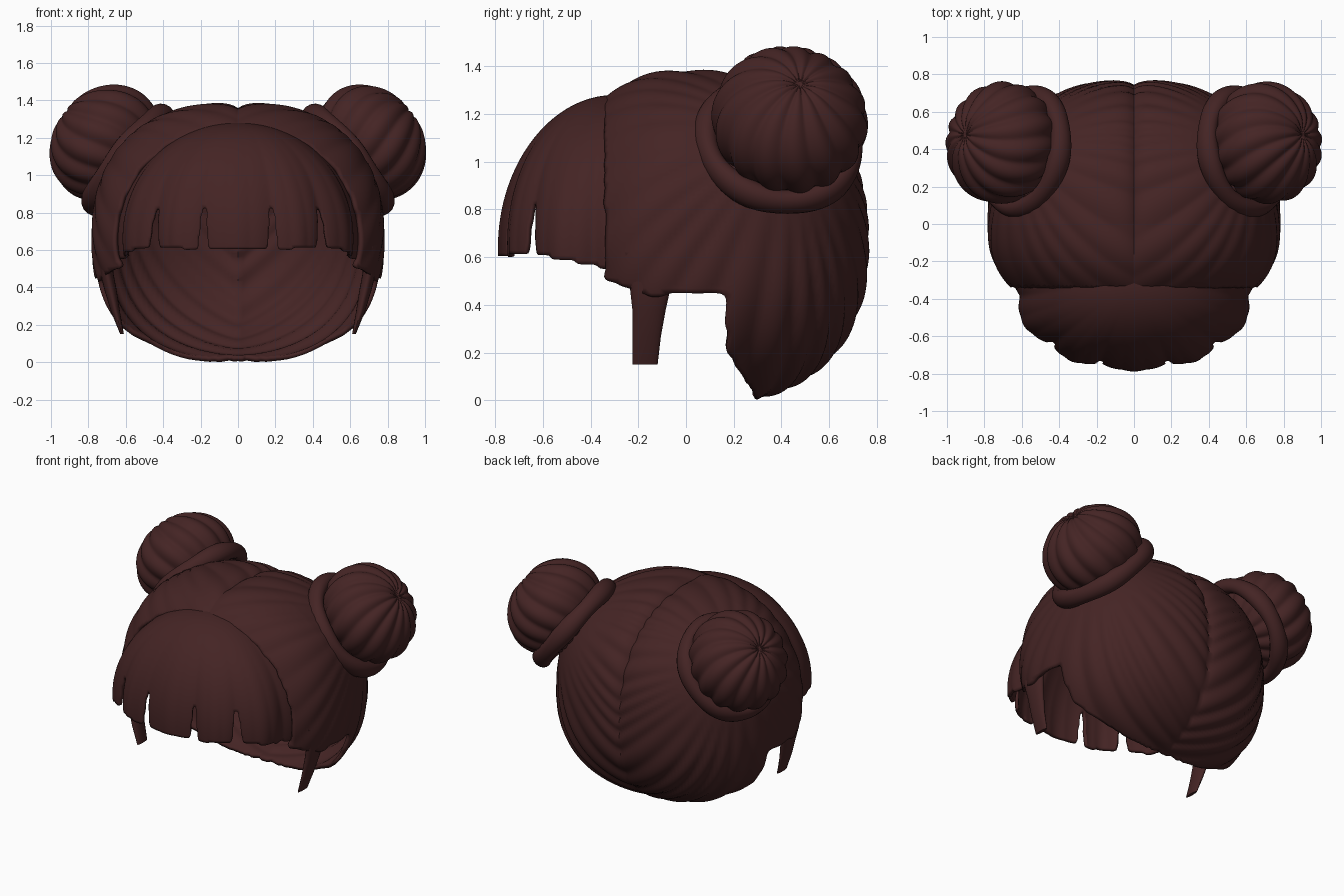
import bpy, bmesh, math
from mathutils import Vector

cube = bpy.data.objects.get("Cube")
if cube:
    bpy.data.objects.remove(cube)

hair = bpy.data.materials.new("dark_brown_hair")
COLOUR = (0.058, 0.0175, 0.0175, 1)
hair.use_nodes = True
hair.diffuse_color = COLOUR
bsdf = hair.node_tree.nodes["Principled BSDF"]
bsdf.inputs["Base Color"].default_value = COLOUR
bsdf.inputs["Roughness"].default_value = 0.7


def finish(name, bm, thickness=0):
    """Turn a bmesh into a smooth-shaded hair object."""
    mesh = bpy.data.meshes.new(name)
    bmesh.ops.recalc_face_normals(bm, faces=bm.faces)
    bm.to_mesh(mesh)
    bm.free()
    ob = bpy.data.objects.new(name, mesh)
    bpy.context.collection.objects.link(ob)
    mesh.materials.append(hair)
    if thickness:
        mod = ob.modifiers.new("thickness", "SOLIDIFY")
        mod.thickness = thickness
        mod.offset = -1
    bpy.ops.object.select_all(action="DESELECT")
    ob.select_set(True)
    bpy.context.view_layer.objects.active = ob
    bpy.ops.object.shade_smooth_by_angle(angle=math.radians(50))


def shaped_sphere(shape, u, v):
    """Sphere whose unit directions are moved by a shape function."""
    bm = bmesh.new()
    bmesh.ops.create_uvsphere(bm, u_segments=u, v_segments=v, radius=1)
    for vert in bm.verts:
        vert.co = shape(vert.co.normalized())
    return bm


def trim(bm, keep):
    """Cut away what the rule rejects, then even out the cut edge."""
    bmesh.ops.delete(bm, geom=[v for v in bm.verts if not keep(v.co)], context="VERTS")
    for _ in range(3):
        moved = {}
        for v in bm.verts:
            near = [e.other_vert(v).co for e in v.link_edges if e.is_boundary]
            if len(near) == 2:
                moved[v] = v.co * 0.5 + (near[0] + near[1]) * 0.25
        for v, co in moved.items():
            v.co = co


def clamp(x):
    return min(1, max(0, x))


def soft_lobe(phase):
    """Rounded strand profile: 1 on the crest, near 0 in the crease."""
    return math.sqrt(math.sin(phase) ** 2 + 0.03)


# Bun placement, shared by the buns, their bands and the combed strands
BUN = Vector((0.71, 0.435, 1.175))
AXIS = Vector((0.77, 0.17, 0.6)).normalized()
TO_LOCAL = AXIS.to_track_quat("Z", "Y").inverted()

# Main hair: a full cap combed from a centre parting towards each bun
CAP = Vector((0, 0, 0.66))


def cap_shape(d):
    b = 0.77 if d.y > 0 else 0.62
    c = 0.73 if d.z > 0 else 0.69
    p = 2.4 - 0.4 * clamp(-2 * d.y)
    r = (abs(d.x / 0.78) ** p + abs(d.y / b) ** p + abs(d.z / c) ** p) ** (-1 / p)
    q = d * r
    # Strands fan out around the bun on the same side
    side = Vector((abs(q.x), q.y, q.z)) + CAP - BUN
    local = TO_LOCAL @ side
    fan = math.atan2(local.y, local.x)
    reach = clamp((math.hypot(local.x, local.y) - 0.25) / 0.4)
    back = 0.25 + 0.75 * clamp(0.3 + q.y)
    wave = fan + 0.06 * math.sin(5 * fan)
    strand = (soft_lobe(14 * wave) - 0.7) * 0.04 * back * reach
    parting = 0.05 * math.exp(-abs(q.x) / 0.05) * min(1, max(0.1, q.z + 0.8))
    return CAP + q * (1 + strand - parting * clamp(1 + 2.2 * q.y))


def cap_keep(p):
    if p.y < -0.35:
        return False
    behind = p.y > 0.16 + max(0, 0.2 - p.z) * 0.65
    arch = 0.44 + max(0, -0.15 - p.y) * 0.55 - max(0, -0.02 - p.y) * 0.15
    return behind or p.z > arch


cap = shaped_sphere(cap_shape, 224, 128)
trim(cap, cap_keep)
finish("back_hair", cap, 0.025)

# Fringe: rounded locks parted by narrow notches
FRINGE = Vector((0, -0.3, 0.66))
NOTCHES = (0.39, 0.91)


def fringe_angle(p):
    return abs(math.atan2(p.x, -p.y))


def fringe_shape(d):
    flat = (abs(d.x / 0.64) ** 2.2 + abs(d.y / 0.475) ** 2.2) ** (1 / 2.2)
    r = (flat ** 2 + abs(d.z / 0.62) ** 2) ** -0.5
    q = d * r
    # Phase counts locks outwards, with a crease at every half
    angle = fringe_angle(q)
    inner, outer = NOTCHES
    phase = 0.5 * angle / inner if angle < inner else 0.5 + (angle - inner) / (outer - inner)
    lobe = soft_lobe(math.pi * (phase + 0.5))
    fine = soft_lobe(math.pi * (3 * phase + 0.5))
    low = clamp(0.85 - q.z * 1.4)
    grow = 1 + low * (0.075 * lobe - 0.055 + 0.012 * fine)
    return FRINGE + Vector((q.x * grow, q.y * grow, q.z))


def fringe_keep(p):
    if p.y > -0.27 or p.z < 0.6 - max(0, p.y + 0.62) * 0.2:
        return False
    angle = fringe_angle(p - FRINGE)
    gap = min(abs(angle - notch) for notch in NOTCHES)
    return p.z > 0.82 or gap > 0.012 + (0.82 - p.z) * 0.16


fringe = shaped_sphere(fringe_shape, 384, 110)
trim(fringe, fringe_keep)
finish("fringe", fringe, 0.022)


# Side locks: flat tapering strands in front of the ears
def side_lock(name, sign):
    rings = [(0.71, -0.15, 0.62, 0.03, 0.11), (0.70, -0.15, 0.47, 0.035, 0.085),
             (0.68, -0.155, 0.38, 0.032, 0.07), (0.655, -0.165, 0.27, 0.024, 0.06),
             (0.62, -0.172, 0.15, 0.01, 0.053)]
    bm = bmesh.new()
    loops = []
    for x, y, z, w, h in rings:
        turns = [math.tau * i / 20 for i in range(20)]
        loops.append([bm.verts.new((sign * (x + w * math.cos(t)), y + h * math.sin(t), z))
                      for t in turns])
    for low, high in zip(loops, loops[1:]):
        for i in range(20):
            j = (i + 1) % 20
            bm.faces.new((low[i], low[j], high[j], high[i]))
    bm.faces.new(loops[0])
    bm.faces.new(loops[-1])
    finish(name, bm)


# Buns: lobed balls with creases meeting in a dimple at the outer pole
def bun(name, centre, turn):
    def shape(d):
        ring = math.hypot(d.x, d.y)
        twist = math.atan2(d.y, d.x) + 0.25 * d.z
        crease = 1 - soft_lobe(7 * twist)
        r = 1 - 0.075 * crease * math.sqrt(ring)
        dimple = 0.025 * math.exp(-(ring / 0.2) ** 2) if d.z > 0 else 0
        return centre + turn @ Vector((d.x * 0.33 * r, d.y * 0.33 * r, d.z * 0.275 * r - dimple))
    finish(name, shaped_sphere(shape, 140, 48))


# Bands: soft rolls wrapped round the foot of each bun
def band(name, centre, turn):
    bm = bmesh.new()
    n, m = 72, 16
    grid = []
    for i in range(n):
        t = math.tau * i / n
        tube = 0.05 + 0.004 * math.sin(5 * t)
        row = []
        for k in range(m):
            s = math.tau * k / m
            rad = 0.31 + tube * math.cos(s)
            p = Vector((rad * math.cos(t), rad * math.sin(t), 1.2 * tube * math.sin(s)))
            row.append(bm.verts.new(centre + turn @ p))
        grid.append(row)
    for i in range(n):
        a, b = grid[i], grid[(i + 1) % n]
        for k in range(m):
            j = (k + 1) % m
            bm.faces.new((a[k], b[k], b[j], a[j]))
    finish(name, bm)


for side, sign in (("left", 1), ("right", -1)):
    axis = Vector((sign * AXIS.x, AXIS.y, AXIS.z))
    centre = Vector((sign * BUN.x, BUN.y, BUN.z))
    turn = axis.to_track_quat("Z", "Y")
    bun(side + "_bun", centre, turn)
    band(side + "_bun_band", centre - axis * 0.16 - Vector((0, 0.02, 0)), turn)
    side_lock(side + "_side_lock", sign)
